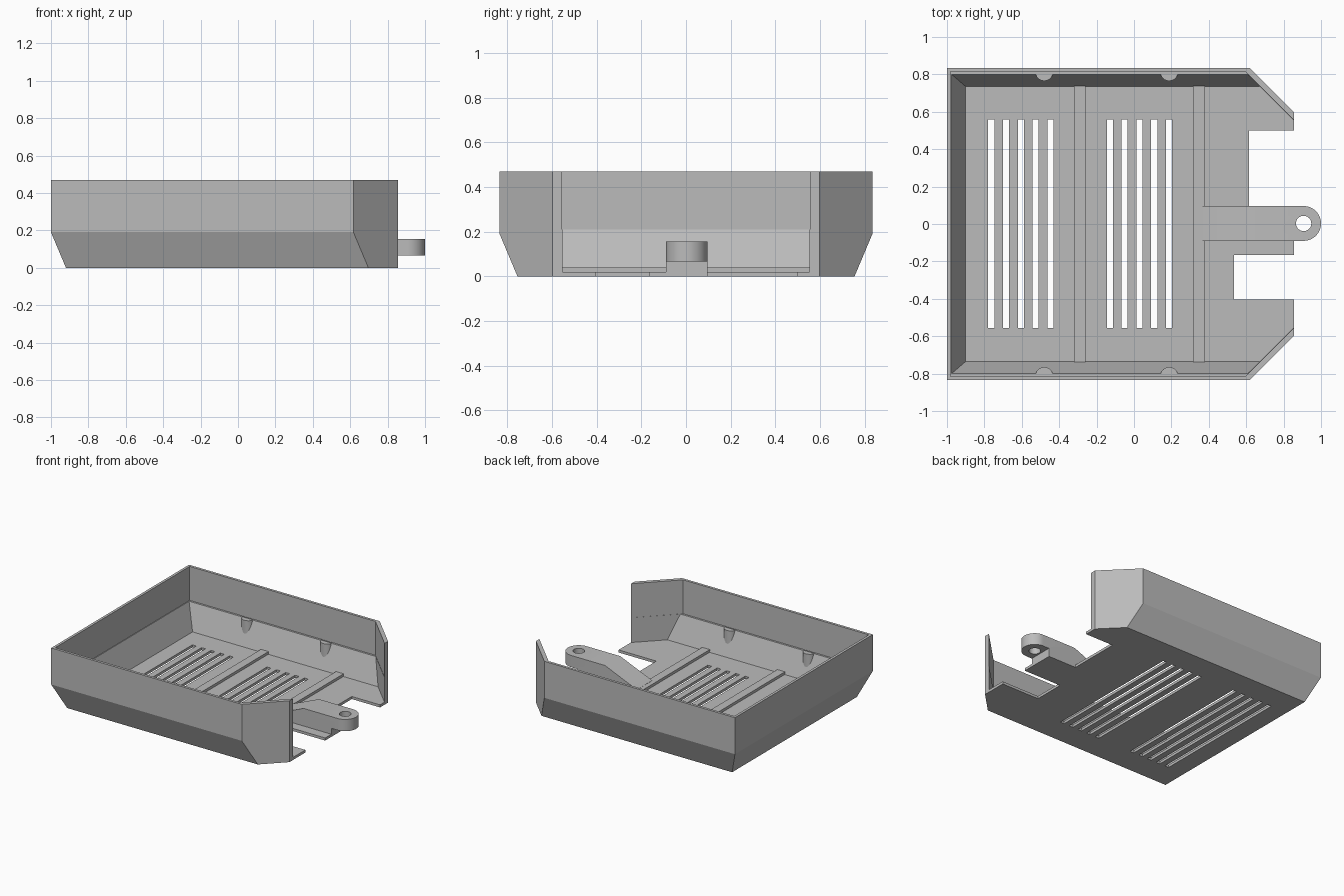
import bpy, bmesh
from math import pi, cos, sin
from mathutils import Vector

cube = bpy.data.objects.get("Cube")
if cube:
    bpy.data.objects.remove(cube)

grey = bpy.data.materials.new("plain_grey")
grey.use_nodes = True
colour = (0.5, 0.5, 0.5, 1)
grey.diffuse_color = colour
grey.node_tree.nodes["Principled BSDF"].inputs["Base Color"].default_value = colour


def loft(name, rings):
    """Closed solid through rings of equal length."""
    bm = bmesh.new()
    loops = [[bm.verts.new(p) for p in ring] for ring in rings]
    n = len(loops[0])
    bm.faces.new(loops[0][::-1])
    bm.faces.new(loops[-1])
    for a, b in zip(loops, loops[1:]):
        for i in range(n):
            j = (i + 1) % n
            bm.faces.new((a[i], a[j], b[j], b[i]))
    bmesh.ops.recalc_face_normals(bm, faces=bm.faces)
    mesh = bpy.data.meshes.new(name)
    bm.to_mesh(mesh)
    bm.free()
    mesh.materials.append(grey)
    obj = bpy.data.objects.new(name, mesh)
    bpy.context.collection.objects.link(obj)
    return obj


def box(name, x0, x1, y0, y1, z0, z1):
    base = [(x0, y0), (x1, y0), (x1, y1), (x0, y1)]
    return loft(name, [[(x, y, z) for x, y in base] for z in (z0, z1)])


def tray_ring(back, half, front, corner, z):
    """Rectangle whose two front corners are cut along x + |y| = corner."""
    side = [(back, -half), (corner - half, -half), (front, front - corner)]
    pts = side + [(x, -y) for x, y in side[::-1]]
    return [(x, y, z) for x, y in pts]


def boolean(target, tools, operation="DIFFERENCE"):
    for tool in tools:
        mod = target.modifiers.new("cut", "BOOLEAN")
        mod.operation = operation
        mod.solver = "EXACT"
        mod.object = tool
    graph = bpy.context.evaluated_depsgraph_get()
    mesh = bpy.data.meshes.new_from_object(target.evaluated_get(graph))
    target.modifiers.clear()
    target.data = mesh
    for tool in tools:
        bpy.data.objects.remove(tool)


# Tray shell: tapered underside, clipped front corners, open front
tray = loft("tray_shell", [
    tray_ring(-0.92, 0.755, 0.855, 1.452, 0),
    tray_ring(-1, 0.835, 0.855, 1.452, 0.19),
    tray_ring(-1, 0.835, 0.855, 1.452, 0.47)])

# Hollow, with a small ledge along the sides
lower = loft("lower_hollow", [
    tray_ring(-0.9, 0.735, 0.95, 1.408, 0.02),
    tray_ring(-0.975, 0.8, 0.95, 1.408, 0.21),
    tray_ring(-0.975, 0.8, 0.95, 1.408, 0.25)])
upper = loft("upper_hollow", [
    tray_ring(-0.98, 0.815, 0.95, 1.41, z) for z in (0.21, 0.6)])

# Front notches and vent slots in the floor
cutters = [lower, upper,
           box("notch_wide", 0.615, 1, 0.097, 0.5, -0.1, 0.1),
           box("notch_deep", 0.535, 1, -0.405, -0.165, -0.1, 0.1)]
for first in (-0.763, -0.129):
    for i in range(5):
        x = first + i * 0.079
        cutters.append(box("slot", x - 0.0165, x + 0.0165, -0.555, 0.56, -0.1, 0.1))
boolean(tray, cutters)

# Cross ribs on the floor
for i, x in enumerate((-0.29, 0.347)):
    box(f"floor_rib_{i + 1}", x - 0.032, x + 0.032, -0.738, 0.738, 0.01, 0.04)

# Half-round bosses standing on the sloped sides
for side in (-1, 1):
    for x in (-0.48, 0.188):
        arc = [(x + 0.045 * cos(pi * k / 12), 0.805 - 0.04 * sin(pi * k / 12))
               for k in range(13)]
        boss = loft("side_boss", [
            [(px, side * py, 0.01 + (py - 0.735) * 2.92) for px, py in arc],
            [(px, side * py, 0.21) for px, py in arc]])
        boss.data.shade_smooth()

# Arm: side profile trimmed to a round-ended outline, with a pin hole
profile = [(0.35, 0.002), (0.35, 0.041), (0.62, 0.155), (1.1, 0.155),
           (1.1, 0.065), (0.855, 0.065), (0.855, 0.002)]
arm = loft("latch_arm", [[(x, y, z) for x, z in profile] for y in (-0.2, 0.2)])
mid, tip = 0.003, 0.907
outline = [(0.3, mid - 0.093)]
outline += [(tip + 0.093 * cos(a), mid + 0.093 * sin(a))
            for a in (pi * (k / 24 - 0.5) for k in range(25))]
outline.append((0.3, mid + 0.093))
trim = loft("arm_outline", [[(x, y, z) for x, y in outline] for z in (-0.1, 0.3)])
boolean(arm, [trim], "INTERSECT")
circle = [(tip + 0.041 * cos(2 * pi * k / 32), mid + 0.041 * sin(2 * pi * k / 32))
          for k in range(32)]
hole = loft("pin_hole", [[(x, y, z) for x, y in circle] for z in (-0.1, 0.3)])
boolean(arm, [hole])

# Smooth the round parts, keeping edges crisp
bpy.ops.object.select_all(action="DESELECT")
for obj in bpy.context.collection.objects:
    if obj.type == "MESH" and (obj == arm or obj.name.startswith("side_boss")):
        obj.select_set(True)
bpy.context.view_layer.objects.active = arm
bpy.ops.object.shade_smooth_by_angle(angle=pi / 6)
